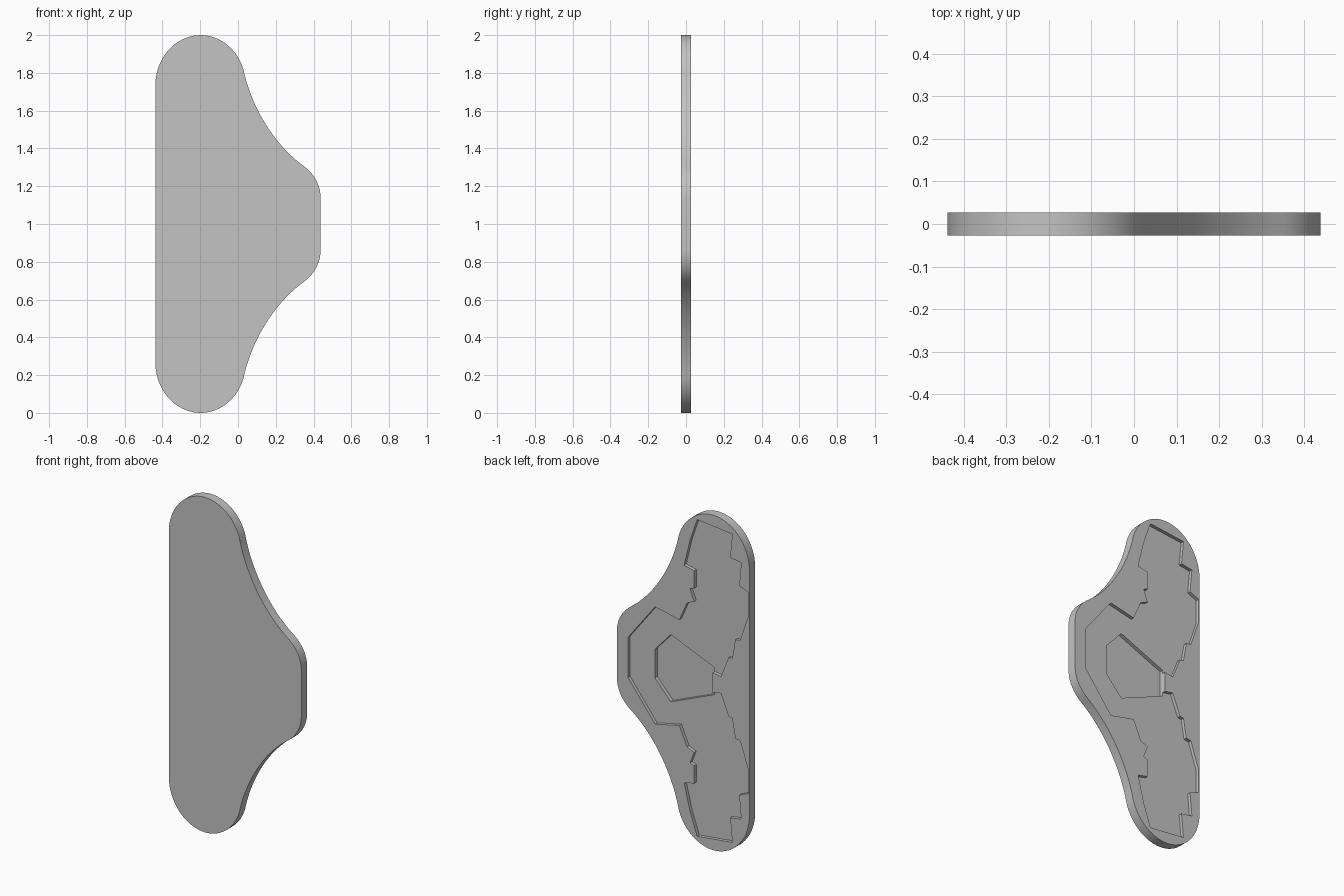
import bpy, bmesh, math

cube = bpy.data.objects.get("Cube")
if cube:
    bpy.data.objects.remove(cube, do_unlink=True)

HALF = 0.0275  # half the plate thickness

grey = bpy.data.materials.new("mid grey")
grey.use_nodes = True
colour = (0.55, 0.55, 0.55, 1)
grey.diffuse_color = colour
grey.node_tree.nodes["Principled BSDF"].inputs["Base Color"].default_value = colour


def mirrored(half):
    """Close a lower half profile (x, distance below the middle) with its mirror."""
    lower = [(x, 1 - d) for x, d in half]
    upper = [(x, 1 + d) for x, d in reversed(half)]
    return lower + upper


def slab(name, profile, y0, y1):
    """Extrude an x-z profile from y0 to y1."""
    bm = bmesh.new()
    face = bm.faces.new([bm.verts.new((x, y0, z)) for x, z in profile])
    moved = bmesh.ops.extrude_face_region(bm, geom=[face])["geom"]
    verts = [v for v in moved if isinstance(v, bmesh.types.BMVert)]
    bmesh.ops.translate(bm, vec=(0, y1 - y0, 0), verts=verts)
    bmesh.ops.recalc_face_normals(bm, faces=bm.faces)
    mesh = bpy.data.meshes.new(name)
    bm.to_mesh(mesh)
    bm.free()
    mesh.materials.append(grey)
    obj = bpy.data.objects.new(name, mesh)
    bpy.context.collection.objects.link(obj)
    return obj


def bezier(a, b, c, d, steps):
    """Sample a cubic curve, leaving out its first point."""
    points = []
    for i in range(1, steps + 1):
        t = i / steps
        s = 1 - t
        points.append(tuple(s**3 * p + 3 * s * s * t * q + 3 * s * t * t * r + t**3 * w
                            for p, q, r, w in zip(a, b, c, d)))
    return points


# Plate outline: rounded end, concave flank, rounded shoulder
outline = []
for i in range(33):
    angle = math.radians(180 - 160 * i / 32)
    outline.append((-0.198 + 0.24 * math.cos(angle), 0.73 + 0.27 * math.sin(angle)))
outline += bezier(outline[-1], (0.07, 0.62), (0.19, 0.42), (0.35, 0.305), 20)
outline += bezier(outline[-1], (0.41, 0.26), (0.438, 0.20), (0.438, 0.13), 12)
plate = slab("plate", mirrored(outline), -HALF, HALF)

# Stepped recess in the back, mirrored about the middle
recess = [
    (-0.19, 0.06), (-0.25, 0.05), (-0.30, 0.175), (-0.325, 0.18), (-0.345, 0.295),
    (-0.377, 0.30), (-0.431, 0.46), (-0.431, 0.60), (-0.371, 0.625), (-0.384, 0.765),
    (-0.311, 0.777), (-0.325, 0.92), (-0.093, 0.945), (-0.046, 0.81), (-0.007, 0.65),
    (-0.073, 0.635), (-0.073, 0.53), (-0.046, 0.52), (-0.073, 0.45), (-0.026, 0.43),
    (0.025, 0.315), (0.185, 0.35), (0.364, 0.12),
]
recess_cutter = slab("recess_cutter", mirrored(recess), HALF - 0.02, HALF + 0.05)

# Deeper tapered pocket in the middle
pocket = [(-0.195, 0.08), (0.095, 0.20), (0.20, 0.085)]
pocket_cutter = slab("pocket_cutter", mirrored(pocket), HALF - 0.042, HALF + 0.05)

bpy.context.view_layer.objects.active = plate
plate.select_set(True)
for cutter in (recess_cutter, pocket_cutter):
    cutter.hide_render = True
    mod = plate.modifiers.new("cut", "BOOLEAN")
    mod.operation = "DIFFERENCE"
    mod.solver = "EXACT"
    mod.object = cutter
    bpy.ops.object.modifier_apply(modifier=mod.name)
    bpy.data.objects.remove(cutter, do_unlink=True)

bpy.ops.object.shade_smooth_by_angle(angle=math.radians(25))
